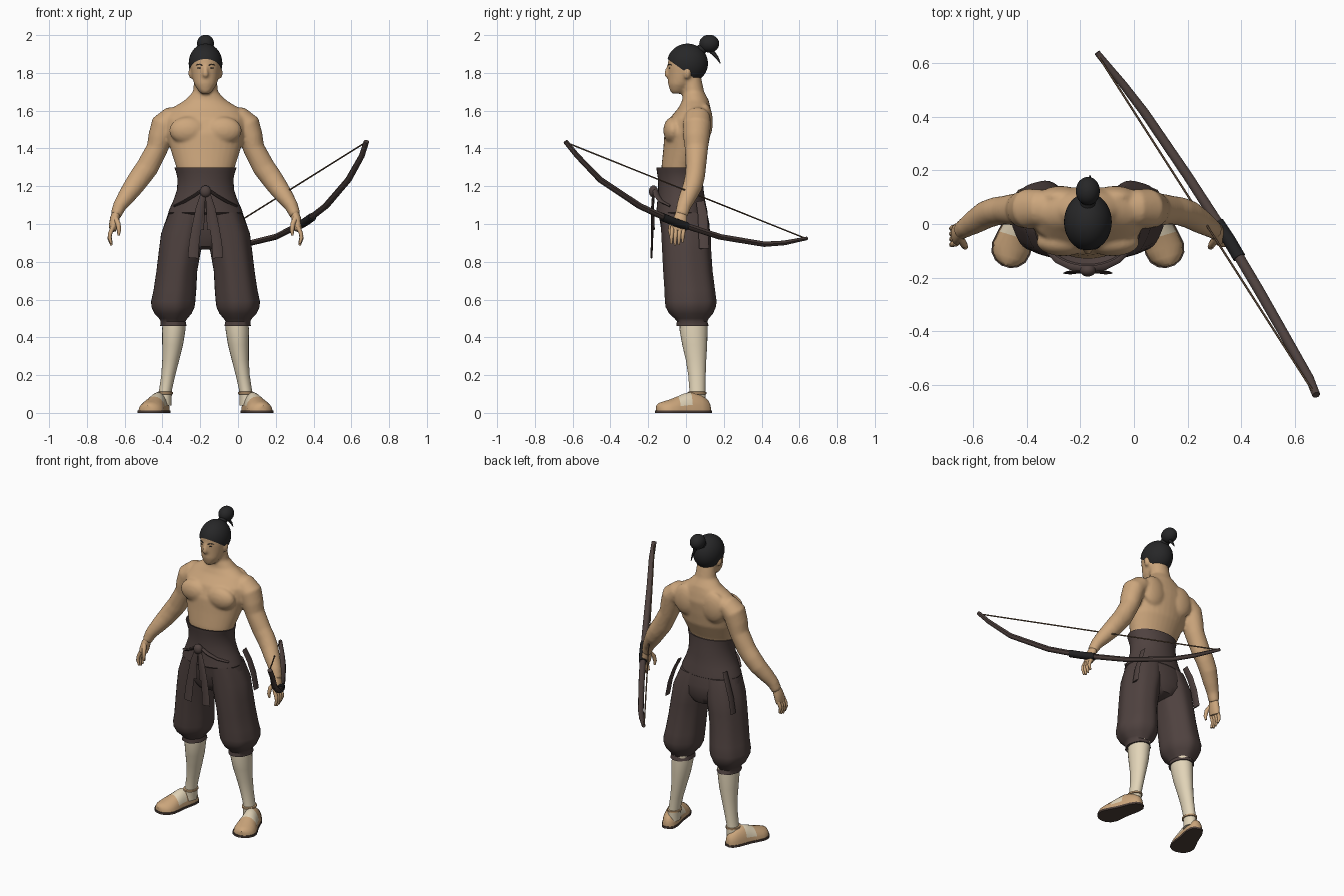
import bpy, bmesh, math
from mathutils import Vector

CX = -0.172  # figure stands left of the origin; the bow fills the right side
TAU = math.tau


def material(name, r, g, b):
    m = bpy.data.materials.new(name)
    m.diffuse_color = (r, g, b, 1)
    return m


SKIN = material("skin", .61, .385, .205)
CLOTH = material("dark_cloth", .078, .054, .05)
HAIR = material("hair_black", .02, .02, .021)
SOCK = material("cream_sock", .76, .66, .48)
SANDAL = material("sandal_tan", .6, .38, .2)
SOLE = material("sole_brown", .075, .05, .04)
WOOD = material("bow_wood", .075, .052, .047)
GRIP = material("bow_grip", .015, .015, .016)
STRING = material("bow_string", .16, .1, .06)


def flat_rings(rows, n=32, s=1, ripple=0, k=7):
    """Horizontal ellipses from (z, cx, cy, rx, ry) rows."""
    out = []
    for z, cx, cy, rx, ry in rows:
        ring = []
        for i in range(n):
            a = TAU * i / n
            f = 1 + ripple * math.cos(k * a)
            ring.append(Vector((s * (cx + f * rx * math.cos(a)), cy + f * ry * math.sin(a), z)))
        out.append(ring)
    return out


def tube(rows, n=16, s=1, ref=(0, 1, 0)):
    """Sweep ellipses along a path of (x, y, z, rx, ry) rows."""
    pts = [Vector((s * r[0], r[1], r[2])) for r in rows]
    out = []
    for i, r in enumerate(rows):
        t = (pts[min(i + 1, len(pts) - 1)] - pts[max(i - 1, 0)]).normalized()
        u = t.cross(Vector(ref)).normalized()
        v = t.cross(u)
        out.append([pts[i] + u * (r[3] * math.cos(TAU * j / n)) + v * (r[4] * math.sin(TAU * j / n))
                    for j in range(n)])
    return out


def egg(c, r, n=24, m=14):
    rows = []
    for i in range(m + 1):
        a = math.pi * (.02 + .96 * i / m)
        rows.append((c[2] - r[2] * math.cos(a), c[0], c[1], r[0] * math.sin(a), r[1] * math.sin(a)))
    return flat_rings(rows, n)


def build(name, parts, *mats, dx=CX):
    """Skin every list of rings in parts into one closed mesh object."""
    bm = bmesh.new()
    for rings in parts:
        vs = [[bm.verts.new(p) for p in ring] for ring in rings]
        n = len(vs[0])
        for a, b in zip(vs, vs[1:]):
            for j in range(n):
                bm.faces.new((a[j], a[(j + 1) % n], b[(j + 1) % n], b[j]))
        bm.faces.new(vs[0][::-1])
        bm.faces.new(vs[-1])
    bmesh.ops.recalc_face_normals(bm, faces=bm.faces)
    me = bpy.data.meshes.new(name)
    bm.to_mesh(me)
    bm.free()
    ob = bpy.data.objects.new(name, me)
    ob.location.x = dx
    bpy.context.collection.objects.link(ob)
    for m in mats:
        me.materials.append(m)
    return ob


# Body: torso, head, chest, nose, ears and arms fused into one skin
torso = flat_rings([(1.2, 0, -.035, .13, .09), (1.3, 0, -.03, .155, .1), (1.4, 0, -.002, .187, .118),
                    (1.48, 0, .008, .208, .122), (1.56, 0, .027, .212, .113), (1.615, 0, .045, .175, .085),
                    (1.655, 0, .05, .11, .07), (1.7, 0, .04, .066, .056), (1.79, 0, .025, .058, .052)])
head = flat_rings([(1.69, 0, -.045, .022, .028), (1.705, 0, -.042, .038, .043), (1.74, 0, -.03, .06, .064),
                   (1.78, 0, -.014, .071, .08), (1.83, 0, -.005, .079, .091), (1.88, 0, 0, .08, .094),
                   (1.925, 0, .005, .06, .07), (1.94, 0, .005, .03, .035)])
nose = tube([(0, -.09, 1.838, .009, .011), (0, -.1, 1.81, .012, .013), (0, -.103, 1.79, .018, .014),
             (0, -.095, 1.78, .012, .01)])
lips = egg((0, -.082, 1.752), (.026, .016, .011))
parts = [torso, head, nose, lips]
for s in (1, -1):
    parts.append(egg((s * .092, -.068, 1.495), (.1, .052, .073)))   # chest
    parts.append(egg((s * .1, .1, 1.54), (.085, .042, .1)))         # shoulder blade
    parts.append(egg((s * .078, .008, 1.8), (.013, .02, .032)))     # ear
    parts.append(tube([(.13, .06, 1.575, .05, .06), (.18, .06, 1.56, .062, .07), (.222, .057, 1.525, .068, .075),
                       (.24, .055, 1.46, .064, .07), (.256, .055, 1.4, .057, .062), (.308, .052, 1.3, .06, .054),
                       (.345, .047, 1.25, .058, .053), (.38, .035, 1.2, .054, .052),
                       (.42, .01, 1.145, .046, .046), (.455, -.012, 1.095, .036, .038),
                       (.476, -.025, 1.045, .029, .034)], 20, s))
body = build("body", parts, SKIN)
mod = body.modifiers.new("fuse", 'REMESH')
mod.mode = 'VOXEL'
mod.voxel_size = .009
mod.use_smooth_shade = True
mod = body.modifiers.new("soften", 'SMOOTH')
mod.factor = .5
mod.iterations = 4

# Hands: palm, four fingers and a thumb
for s, side in ((1, "bow"), (-1, "free")):
    palm = tube([(.47, -.022, 1.065, .022, .028), (.48, -.03, 1.03, .025, .036), (.488, -.038, .99, .024, .042),
                 (.491, -.042, .965, .017, .038)], 16, s)
    parts = [palm]
    for i in range(4):
        y, drop = -.072 + .02 * i, (.008, 0, .004, .016)[i]
        parts.append(tube([(.49, y, .985, .012, .011), (.505, y - .003, .95, .011, .011),
                           (.508, y - .005, .92 + drop, .01, .01), (.498, y - .006, .887 + drop, .006, .006)], 10, s))
    parts.append(tube([(.478, -.05, 1.035, .014, .014), (.462, -.078, 1.0, .013, .013),
                       (.458, -.085, .965, .011, .011), (.46, -.083, .94, .006, .006)], 10, s))
    build(side + "_hand", parts, SKIN)

# Hair cap cut along a slanted hairline, with bun, tie and loose strand
hair = build("hair_cap", [egg((0, .008, 1.85), (.089, .108, .105), 40, 28)], HAIR)
bm = bmesh.new()
bm.from_mesh(hair.data)
bmesh.ops.bisect_plane(bm, geom=bm.verts[:] + bm.edges[:] + bm.faces[:], plane_co=(0, -.09, 1.868),
                       plane_no=(0, .58, .81), clear_inner=True)
bm.to_mesh(hair.data)
bm.free()
build("hair_bun", [egg((0, .123, 1.955), (.045, .053, .047)),
                   tube([(0, .07, 1.915, .03, .03), (0, .11, 1.945, .024, .024)], 12, 1, (1, 0, 0)),
                   tube([(0, .11, 1.93, .012, .008), (.006, .145, 1.905, .011, .008), (.008, .165, 1.88, .008, .006),
                         (.008, .182, 1.85, .002, .002)], 8, 1, (1, 0, 0))], HAIR)

# Eyes and brows as thin dark slivers
parts = []
for s in (1, -1):
    parts.append(egg((s * .031, -.0865, 1.826), (.012, .004, .0035), 12, 6))
    parts.append(tube([(.016, -.0935, 1.84, .002, .003), (.032, -.09, 1.846, .002, .004),
                       (.05, -.078, 1.842, .002, .002)], 8, s))
build("eyes_and_brows", parts, HAIR)

# Waist sash with flared open top
build("sash", [flat_rings([(1.05, 0, -.02, .19, .125), (1.06, 0, -.022, .197, .136), (1.075, 0, -.022, .193, .134),
                           (1.12, 0, -.025, .172, .127), (1.18, 0, -.027, .151, .12), (1.24, 0, -.03, .148, .118),
                           (1.275, 0, -.035, .156, .119), (1.3, 0, -.037, .165, .12), (1.3, 0, -.037, .158, .113),
                           (1.27, 0, -.035, .13, .09)], 40)], CLOTH)

# Baggy trousers: pelvis plus two gathered legs
parts = [flat_rings([(1.08, 0, -.02, .185, .128), (1.0, 0, -.006, .215, .13), (.93, 0, 0, .21, .125),
                     (.88, 0, 0, .12, .1), (.865, 0, 0, .05, .06)], 40)]
for s in (1, -1):
    parts.append(flat_rings([(1.06, .09, -.015, .1, .12), (.95, .115, 0, .118, .13), (.85, .135, .004, .111, .129),
                             (.75, .15, .01, .108, .13), (.65, .16, .02, .113, .133), (.59, .169, .025, .117, .136),
                             (.56, .17, .025, .114, .132), (.525, .17, .027, .098, .115), (.5, .17, .03, .075, .09),
                             (.485, .17, .032, .066, .08), (.46, .169, .035, .07, .085), (.46, .169, .035, .05, .06)],
                            42, s, .018))
build("trousers", parts, CLOTH)

# Front knot, hanging ribbons and folded belt ends
parts = [egg((0, -.172, 1.172), (.03, .024, .032))]
for s in (1, -1):
    parts.append(tube([(.008, -.172, 1.17, .014, .007), (.03, -.178, 1.08, .022, .007),
                       (.048, -.178, .98, .025, .006), (.06, -.18, .9, .027, .006), (.066, -.183, .82, .028, .005)], 8, s))
    parts.append(tube([(.01, -.165, 1.185, .014, .008), (.06, -.155, 1.15, .018, .008),
                       (.11, -.13, 1.12, .018, .007), (.16, -.08, 1.095, .016, .006)], 8, s, (0, 0, 1)))
    parts.append(tube([(.01, -.172, 1.175, .009, .006), (.022, -.175, 1.08, .018, .006),
                       (.028, -.17, .97, .02, .005)], 8, s))
build("sash_knot", parts, CLOTH)

# Hip straps curving away from the trousers
build("hip_straps", [tube([(.165, .075, 1.12, .005, .022), (.195, .088, 1.05, .005, .025),
                           (.222, .092, .97, .005, .026), (.24, .095, .87, .005, .026)], 8, s) for s in (1, -1)], CLOTH)

# Lower legs
build("socks", [flat_rings([(.5, .165, .04, .06, .072), (.44, .168, .04, .062, .074), (.36, .174, .046, .055, .066),
                            (.28, .184, .053, .045, .054), (.2, .197, .058, .037, .046), (.12, .212, .06, .034, .042),
                            (.04, .218, .06, .038, .046)], 24, s) for s in (1, -1)], SOCK)

# Sandals: turned-out shoe with open sock patch, flat sole and ankle strap
FOOT = [(-.145, .018, .035), (-.13, .036, .06), (-.09, .048, .085), (-.035, .052, .098), (.0, .056, .09),
        (.035, .063, .075), (.08, .07, .058), (.115, .062, .048), (.138, .042, .04), (.15, .016, .028)]
AXIS, ORIGIN = Vector((.29, -.957, 0)), Vector((.262, -.012, 0))
ACROSS = Vector((.957, .29, 0))
for s, side in ((1, "bow"), (-1, "free")):
    upper, sole = [], [[], []]
    for t, w, h in FOOT:
        ring = []
        for j in range(20):
            a = TAU * j / 20
            p = ORIGIN + AXIS * t + ACROSS * (w * math.cos(a))
            ring.append(Vector((s * p.x, p.y, .012 + h * max(0, math.sin(a)))))
        upper.append(ring)
    shoe = build(side + "_sandal", [upper], SANDAL, SOCK)
    for f in shoe.data.polygons:
        t = (Vector((s * f.center.x, f.center.y, 0)) - ORIGIN).dot(AXIS)
        f.material_index = int(-.05 < t < .04 and f.center.z > .045)
    outline = [(t, w) for t, w, h in FOOT] + [(t, -w) for t, w, h in FOOT[::-1]]
    for k, z in enumerate((0, .013)):
        for t, w in outline:
            p = ORIGIN + AXIS * t * 1.03 + ACROSS * w * 1.07
            sole[k].append(Vector((s * p.x, p.y, z)))
    build(side + "_sole", [sole], SOLE)
    build(side + "_ankle_strap", [flat_rings([(z, .214, .058, .036 + r, .045 + r) for z, r in
                                              ((.098, 0), (.1, .006), (.11, .006), (.112, 0))], 24, s)], SANDAL)

# Long bow held in the hand: limbs, wrapped grip and string
bow = [(.68, -.638, 1.437, .015), (.655, -.575, 1.36, .016), (.585, -.455, 1.235, .018), (.465, -.245, 1.095, .019),
       (.355, -.06, 1.01, .019), (.2, .18, .932, .018), (.04, .415, .893, .017), (-.04, .52, .9, .015),
       (-.138, .64, .924, .011)]
build("bow_limbs", [tube([p + (p[3] * .85,) for p in bow], 10, 1, (0, 0, 1))], WOOD, dx=0)
build("bow_grip", [tube([(.393, -.125, 1.037, .024, .022), (.355, -.06, 1.01, .024, .022),
                         (.312, .005, .987, .024, .022)], 12, 1, (0, 0, 1))], GRIP, dx=0)
build("bow_string", [tube([(.672, -.63, 1.43, .004, .004), (-.135, .63, .925, .004, .004)], 6, 1, (0, 0, 1))],
      STRING, dx=0)

# Smooth shading with crisp edges kept
for ob in bpy.context.scene.objects:
    ob.select_set(True)
    bpy.context.view_layer.objects.active = ob
bpy.ops.object.shade_smooth_by_angle(angle=math.radians(40))
